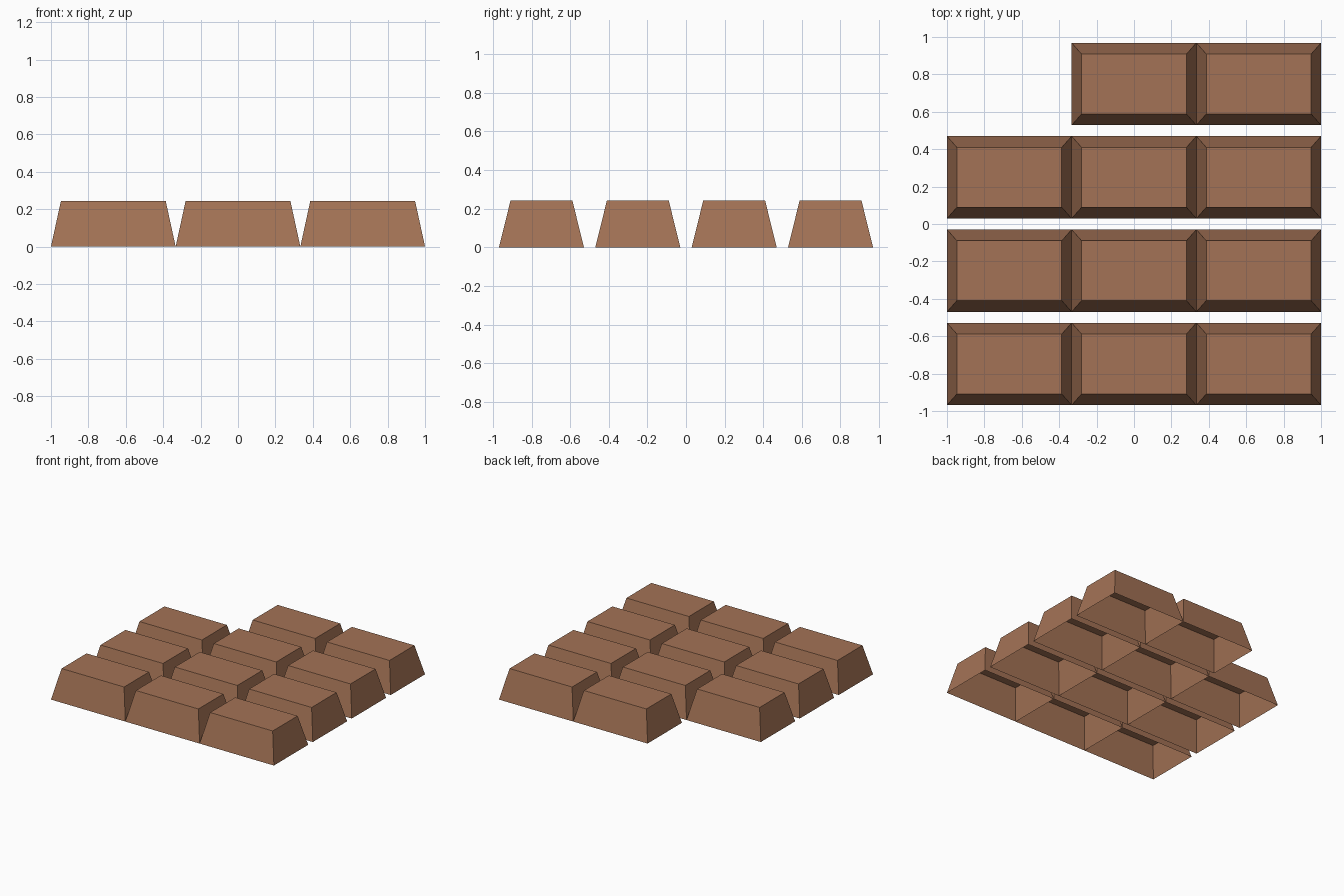
import bpy, bmesh

if "Cube" in bpy.data.objects:
    bpy.data.objects.remove(bpy.data.objects["Cube"])

# Milk chocolate colour
choc = bpy.data.materials.new("milk_chocolate")
choc.diffuse_color = (0.37, 0.171, 0.092, 1)
choc.use_nodes = True
choc.node_tree.nodes["Principled BSDF"].inputs["Base Color"].default_value = choc.diffuse_color

W, D, H = 2 / 3, 0.44, 0.243      # base size and height of one piece
INSET_X, INSET_Y = 0.053, 0.06    # how far the top is drawn in


def chocolate_piece(name, x, y):
    """Tapered hollow block, open underneath."""
    bm = bmesh.new()
    bmesh.ops.create_cube(bm, size=1)
    for v in bm.verts:
        top = v.co.z > 0
        v.co.x *= W - (2 * INSET_X if top else 0)
        v.co.y *= D - (2 * INSET_Y if top else 0)
        v.co.z = H if top else 0
    bm.normal_update()
    bottom = [f for f in bm.faces if f.normal.z < -0.9]
    bmesh.ops.delete(bm, geom=bottom, context='FACES_ONLY')
    mesh = bpy.data.meshes.new(name)
    bm.to_mesh(mesh)
    bm.free()
    mesh.materials.append(choc)
    ob = bpy.data.objects.new(name, mesh)
    ob.location = (x, y, 0)
    bpy.context.collection.objects.link(ob)


# Four rows of three, with the back left piece broken off
for row in range(4):
    for col in range(3):
        if (row, col) == (3, 0):
            continue
        chocolate_piece(f"chocolate_piece_{row + 1}_{col + 1}",
                        (col - 1) * W, (row - 1.5) * 0.499)
